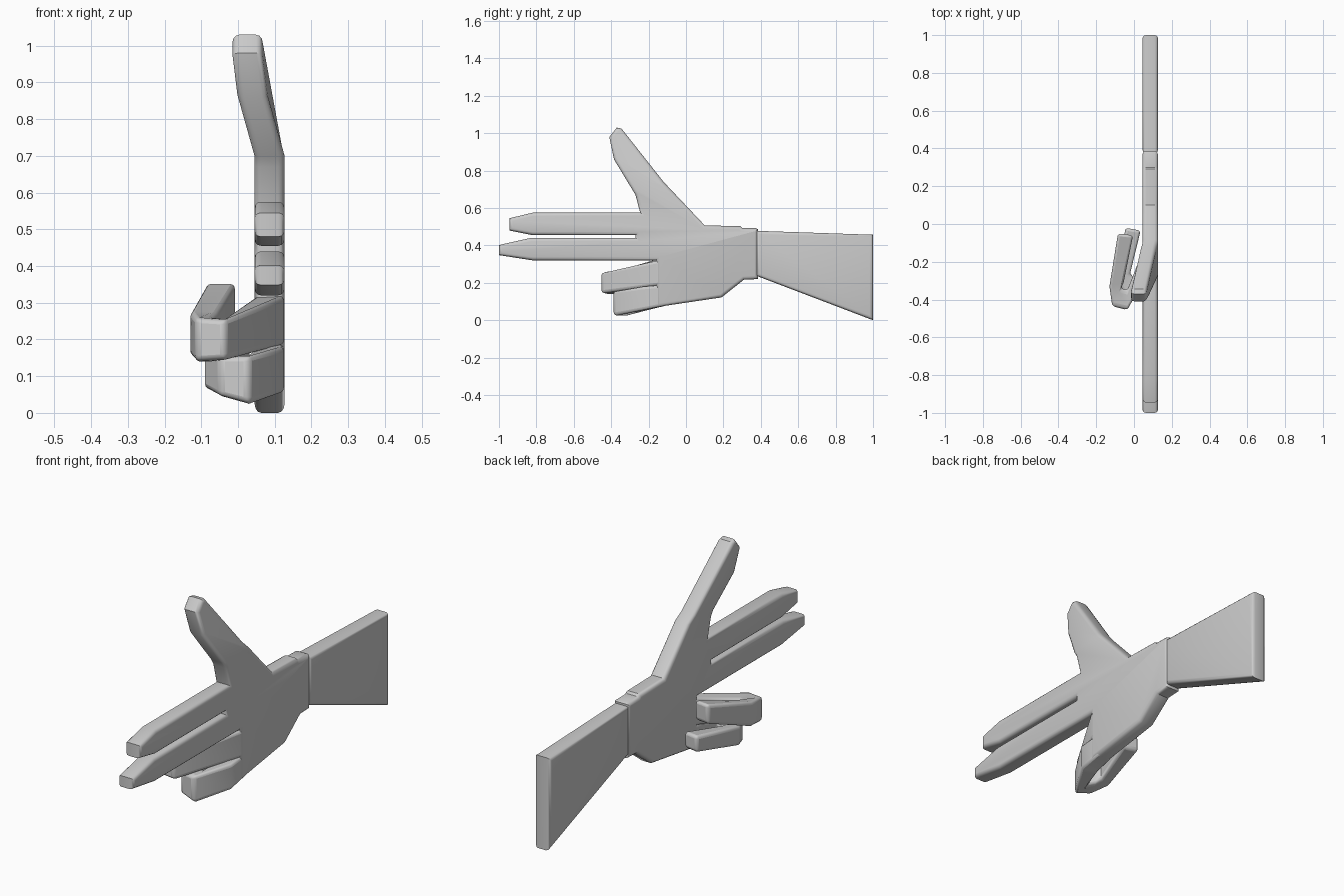
import bpy, bmesh

if "Cube" in bpy.data.objects:
    bpy.data.objects.remove(bpy.data.objects["Cube"])

X0, X1 = 0.045, 0.127   # thickness of the flat hand


def finish(name, bm):
    bmesh.ops.recalc_face_normals(bm, faces=bm.faces)
    me = bpy.data.meshes.new(name)
    bm.to_mesh(me)
    bm.free()
    ob = bpy.data.objects.new(name, me)
    bpy.context.collection.objects.link(ob)
    bpy.ops.object.select_all(action='DESELECT')
    ob.select_set(True)
    bpy.context.view_layer.objects.active = ob
    bpy.ops.object.shade_smooth_by_angle(angle=0.6)
    return ob


def slab(outline):
    """Extrude a (y, z) outline through the thickness and round both rims."""
    bm = bmesh.new()
    f = bm.faces.new([bm.verts.new((X0, y, z)) for y, z in outline])
    ext = bmesh.ops.extrude_face_region(bm, geom=[f])
    for v in ext['geom']:
        if isinstance(v, bmesh.types.BMVert):
            v.co.x = X1
    bmesh.ops.recalc_face_normals(bm, faces=bm.faces)
    rim = [e for e in bm.edges if abs(e.verts[0].co.x - e.verts[1].co.x) < 1e-4]
    bmesh.ops.bevel(bm, geom=rim, offset=0.018, segments=3, profile=0.5,
                    affect='EDGES', clamp_overlap=False)
    return bm


def curled_finger(name, sections):
    """Loft box sections: outer x, y, inner x, y, bottom z, top z."""
    bm = bmesh.new()
    rings = []
    for ox, oy, ix, iy, lo, hi in sections:
        rings.append([bm.verts.new(p) for p in
                      ((ox, oy, lo), (ox, oy, hi), (ix, iy, hi), (ix, iy, lo))])
    for a, b in zip(rings, rings[1:]):
        for i in range(4):
            j = (i + 1) % 4
            bm.faces.new((a[i], a[j], b[j], b[i]))
    bm.faces.new(rings[0])
    bm.faces.new(rings[-1])
    ob = finish(name, bm)
    mod = ob.modifiers.new("rounding", 'BEVEL')
    mod.width, mod.segments = 0.015, 3
    mod.limit_method, mod.angle_limit = 'ANGLE', 0.9
    return ob


# Forearm flaring towards the back
finish("forearm", slab([(0.375, 0.478), (1, 0.457), (1, 0), (0.375, 0.238)]))

# Palm with wrist, thumb, index and middle finger
hand = slab([
    (0.385, 0.487), (0.375, 0.492), (0.30, 0.493), (0.29, 0.503), (0.10, 0.507),
    (-0.12, 0.74), (-0.345, 1.025), (-0.37, 1.03), (-0.41, 0.98), (-0.385, 0.86),
    (-0.27, 0.67), (-0.245, 0.575),
    (-0.82, 0.575), (-0.945, 0.545), (-0.945, 0.48), (-0.82, 0.455), (-0.27, 0.455),
    (-0.27, 0.44), (-0.83, 0.44), (-1, 0.402), (-1, 0.348), (-0.82, 0.32), (-0.16, 0.32),
    (-0.16, 0.07), (0.19, 0.122), (0.31, 0.217), (0.385, 0.22)])
# Thumb leans towards the palm side
bmesh.ops.bisect_plane(hand, geom=hand.verts[:] + hand.edges[:] + hand.faces[:],
                       plane_co=(0, 0, 0.70), plane_no=(0, 0, 1))
for v in hand.verts:
    if v.co.z > 0.70:
        v.co.x -= min(0.06, 0.28 * (v.co.z - 0.70))
finish("hand", hand)

# Ring and little fingers curled into the palm
curled_finger("ring_finger", [
    (0.125, -0.10, 0.047, -0.10, 0.19, 0.318),
    (0.125, -0.16, 0.047, -0.14, 0.185, 0.318),
    (-0.035, -0.455, -0.035, -0.35, 0.145, 0.255),
    (-0.115, -0.435, -0.07, -0.34, 0.14, 0.26),
    (-0.13, -0.33, -0.055, -0.31, 0.155, 0.275),
    (-0.085, -0.05, -0.005, -0.06, 0.26, 0.355)])
curled_finger("little_finger", [
    (0.125, -0.10, 0.047, -0.10, 0.08, 0.19),
    (0.125, -0.23, 0.047, -0.20, 0.055, 0.18),
    (0.03, -0.39, 0.03, -0.30, 0.025, 0.155),
    (-0.05, -0.375, -0.005, -0.28, 0.045, 0.155),
    (-0.09, -0.29, -0.02, -0.26, 0.065, 0.16),
    (-0.045, -0.02, 0.035, -0.035, 0.12, 0.20)])
